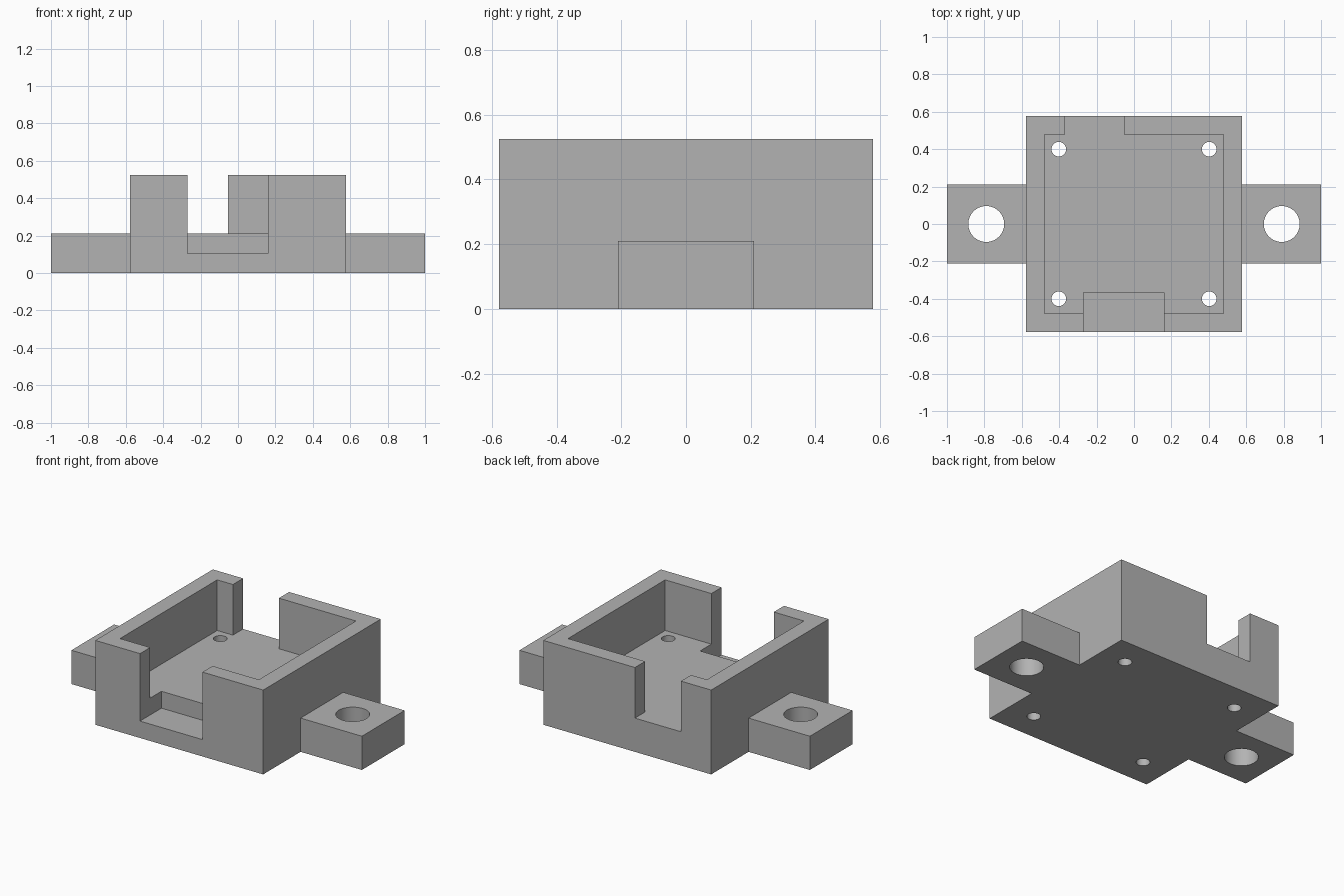
import bpy, math

if "Cube" in bpy.data.objects:
    bpy.data.objects.remove(bpy.data.objects["Cube"])

grey = bpy.data.materials.new("light grey")
grey.diffuse_color = (0.45, 0.45, 0.45, 1)
grey.use_nodes = True
grey.node_tree.nodes["Principled BSDF"].inputs["Base Color"].default_value = grey.diffuse_color


def box(name, x, y, z):
    """Box spanning the given (min, max) pairs."""
    bpy.ops.mesh.primitive_cube_add(size=1)
    ob = bpy.context.object
    ob.name = name
    for v in ob.data.vertices:
        v.co = [r[0] if c < 0 else r[1] for c, r in zip(v.co, (x, y, z))]
    ob.data.materials.append(grey)
    return ob


def pin(name, x, y, r):
    """Vertical cylinder used to drill a hole through the base."""
    bpy.ops.mesh.primitive_cylinder_add(vertices=48, radius=r, depth=1, location=(x, y, 0.1))
    ob = bpy.context.object
    ob.name = name
    ob.data.materials.append(grey)
    return ob


def combine(target, tool, operation):
    bpy.ops.object.select_all(action='DESELECT')
    bpy.context.view_layer.objects.active = target
    target.select_set(True)
    mod = target.modifiers.new("combine", 'BOOLEAN')
    mod.operation, mod.object, mod.solver = operation, tool, 'EXACT'
    bpy.ops.object.modifier_apply(modifier=mod.name)
    bpy.data.objects.remove(tool)


W, H, FLOOR = 0.578, 0.525, 0.21   # half width, wall height, floor height
IN = 0.478                         # half width of the cavity

# Square housing with a mounting tab on each side
housing = box("housing", (-W, W), (-W, W), (0, H))
combine(housing, box("tab_left", (-1, -W + 0.05), (-0.21, 0.21), (0, FLOOR)), 'UNION')
combine(housing, box("tab_right", (W - 0.05, 1), (-0.21, 0.21), (0, FLOOR)), 'UNION')

# Open cavity, deep front notch, back notch level with the floor
combine(housing, box("cavity", (-IN, IN), (-IN, IN), (FLOOR, 1)), 'DIFFERENCE')
combine(housing, box("front_notch", (-0.27, 0.16), (-1, -0.367), (0.105, 1.1)), 'DIFFERENCE')
combine(housing, box("back_notch", (-0.37, -0.053), (0.3, 1), (FLOOR, 1.2)), 'DIFFERENCE')

# Large tab holes and small corner holes
for sx in (-1, 1):
    combine(housing, pin("tab_hole", sx * 0.79, 0, 0.096), 'DIFFERENCE')
    for sy in (-1, 1):
        combine(housing, pin("corner_hole", sx * 0.402, sy * 0.4, 0.039), 'DIFFERENCE')

bpy.ops.object.select_all(action='DESELECT')
housing.select_set(True)
bpy.context.view_layer.objects.active = housing
bpy.ops.object.shade_smooth_by_angle(angle=math.radians(30))
